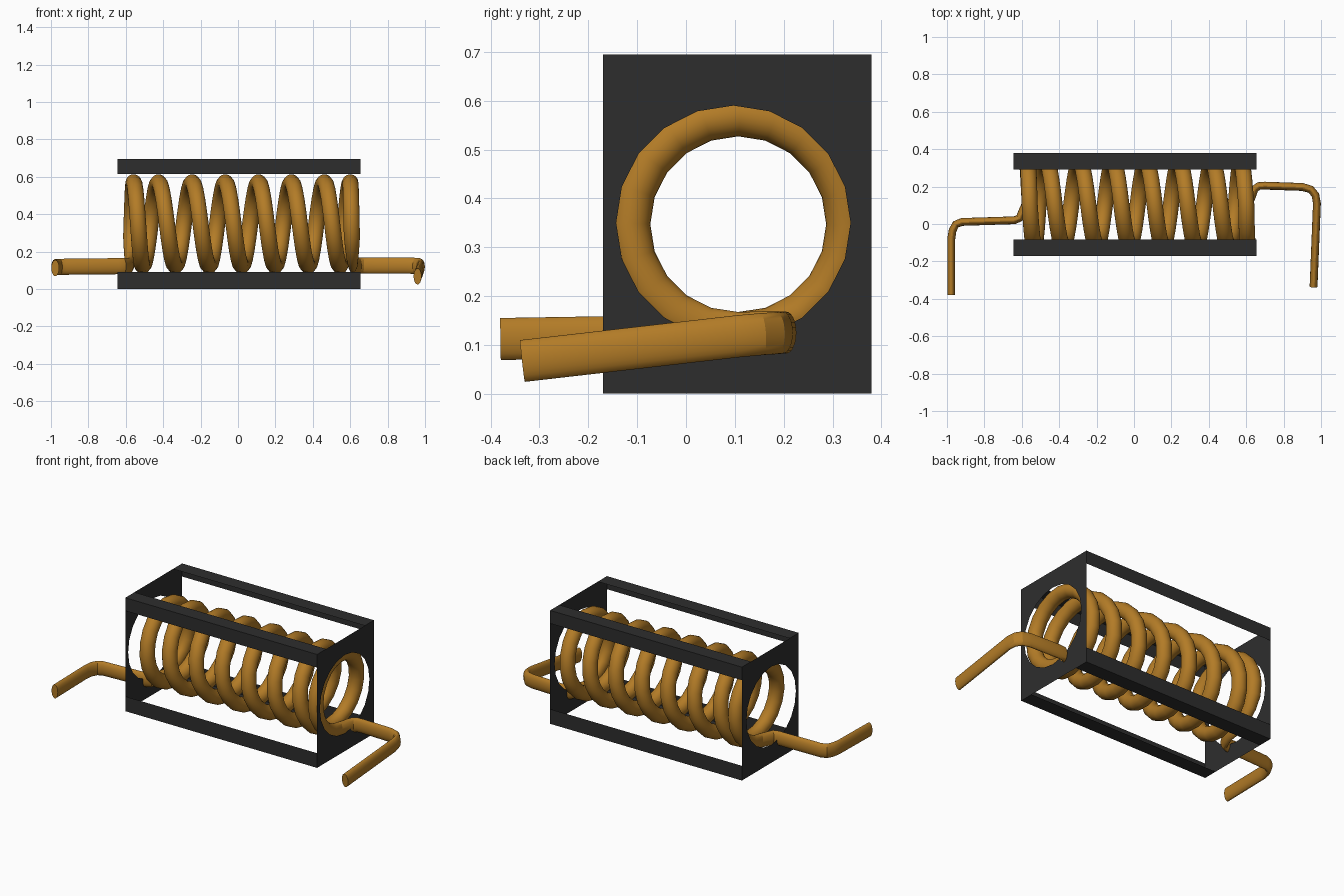
import bpy, bmesh, math
from mathutils import Vector

if "Cube" in bpy.data.objects:
    bpy.data.objects.remove(bpy.data.objects["Cube"])

X0, X1 = -0.645, 0.655
Y0, Y1 = -0.17, 0.38
H = 0.695
CY, CZ = 0.107, 0.347      # coil axis
R, WIRE, FLAT = 0.223, 0.043, 0.021


def material(name, color):
    m = bpy.data.materials.new(name)
    m.diffuse_color = (*color, 1)
    m.use_nodes = True
    m.node_tree.nodes["Principled BSDF"].inputs["Base Color"].default_value = m.diffuse_color
    return m


dark = material("dark_frame", (0.027, 0.027, 0.027))
copper = material("copper", (0.45, 0.2, 0.02))


def finish(bm, name, mat):
    me = bpy.data.meshes.new(name)
    bm.to_mesh(me)
    bm.free()
    ob = bpy.data.objects.new(name, me)
    bpy.context.collection.objects.link(ob)
    me.materials.append(mat)
    return ob


# End plates: thin sheets with a round hole
def end_plate(name, x, normal):
    bm = bmesh.new()
    outer = [(Y0, 0), (Y1, 0), (Y1, H), (Y0, H)]
    hole = [(CY - 0.01 + 0.24 * math.cos(i * math.tau / 20),
             CZ + 0.003 + 0.24 * math.sin(i * math.tau / 20)) for i in range(20)]
    edges = []
    for ring in (outer, hole):
        vs = [bm.verts.new((x, y, z)) for y, z in ring]
        edges += [bm.edges.new((vs[i], vs[i - 1])) for i in range(len(vs))]
    bmesh.ops.triangle_fill(bm, use_beauty=True, edges=edges, normal=(normal, 0, 0))
    return finish(bm, name, dark)


end_plate("left_end_plate", X0, -1)
end_plate("right_end_plate", X1, 1)


# Corner rails: sheet angles along the four long edges
def rail(name, y, z, sy, sz, height):
    profile = [(y + sy * 0.088, z), (y, z), (y, z + sz * height)]
    bm = bmesh.new()
    a, b = [[bm.verts.new((x, *p)) for p in profile] for x in (X0, X1)]
    for i in range(2):
        f = bm.faces.new((a[i], b[i], b[i + 1], a[i + 1]))
        f.normal_update()
        out = Vector((0, 0, -sz)) if i == 0 else Vector((0, -sy, 0))
        if f.normal.dot(out) < 0:
            f.normal_flip()
    finish(bm, name, dark)


for side, y, sy in (("front", Y0, 1), ("back", Y1, -1)):
    rail(side + "_bottom_rail", y, 0, sy, 1, 0.09)
    rail(side + "_top_rail", y, H, sy, -1, 0.08)

# Wire path entries: position, up direction, half width sideways
UP = Vector((0, 0, 1))
left_lead = [(-0.977, -0.38, 0.112), (-0.977, -0.08, 0.117), (-0.97, -0.035, 0.118),
             (-0.953, -0.002, 0.118), (-0.92, 0.011, 0.119), (-0.64, 0.02, 0.122),
             (-0.613, 0.031, 0.123), (-0.6, 0.06, 0.123)]
right_lead = [(0.635, 0.16, 0.126), (0.645, 0.187, 0.126), (0.667, 0.203, 0.125),
              (0.70, 0.205, 0.125), (0.90, 0.198, 0.125), (0.945, 0.185, 0.124),
              (0.97, 0.155, 0.122), (0.978, 0.11, 0.118), (0.96, -0.335, 0.067)]

# Coil x position at each half turn, closer wound at both ends
half_x = [-0.58, -0.558, -0.51, -0.425, -0.335, -0.245, -0.155, -0.068, 0.02,
          0.11, 0.198, 0.286, 0.375, 0.462, 0.545, 0.60, 0.615]
STEPS = 10
path = [(Vector(p), UP, FLAT) for p in left_lead]
total = (len(half_x) - 1) * STEPS
for i in range(total + 1):
    k = min(i // STEPS, len(half_x) - 2)
    t = i / STEPS - k
    x = half_x[k] * (1 - t) + half_x[k + 1] * t
    a = math.pi * i / STEPS - math.pi / 2
    radial = Vector((0, math.cos(a), math.sin(a)))
    near = min(i, total - i, 4) / 4
    path.append((Vector((x, CY, CZ)) + radial * R, -radial, FLAT + (WIRE - FLAT) * near))
path += [(Vector(p), UP, FLAT) for p in right_lead]

# Wire: coil and both leads swept as one tube
N = 24
bm = bmesh.new()
rings = []
for i, (p, up, w) in enumerate(path):
    d_in = (p - path[i - 1][0]).normalized() if i else Vector()
    d_out = (path[i + 1][0] - p).normalized() if i < len(path) - 1 else Vector()
    tan = (d_in + d_out).normalized()
    side = tan.cross(up).normalized()
    top = side.cross(tan)
    rings.append([bm.verts.new(p + side * w * math.cos(j * math.tau / N)
                               + top * WIRE * math.sin(j * math.tau / N)) for j in range(N)])
for a, b in zip(rings, rings[1:]):
    for j in range(N):
        bm.faces.new((a[j - 1], a[j], b[j], b[j - 1]))
bm.faces.new(rings[0])
bm.faces.new(rings[-1])
bmesh.ops.recalc_face_normals(bm, faces=bm.faces[:])
coil = finish(bm, "coil_wire", copper)
bpy.context.view_layer.objects.active = coil
coil.select_set(True)
bpy.ops.object.shade_smooth_by_angle(angle=math.radians(25))
